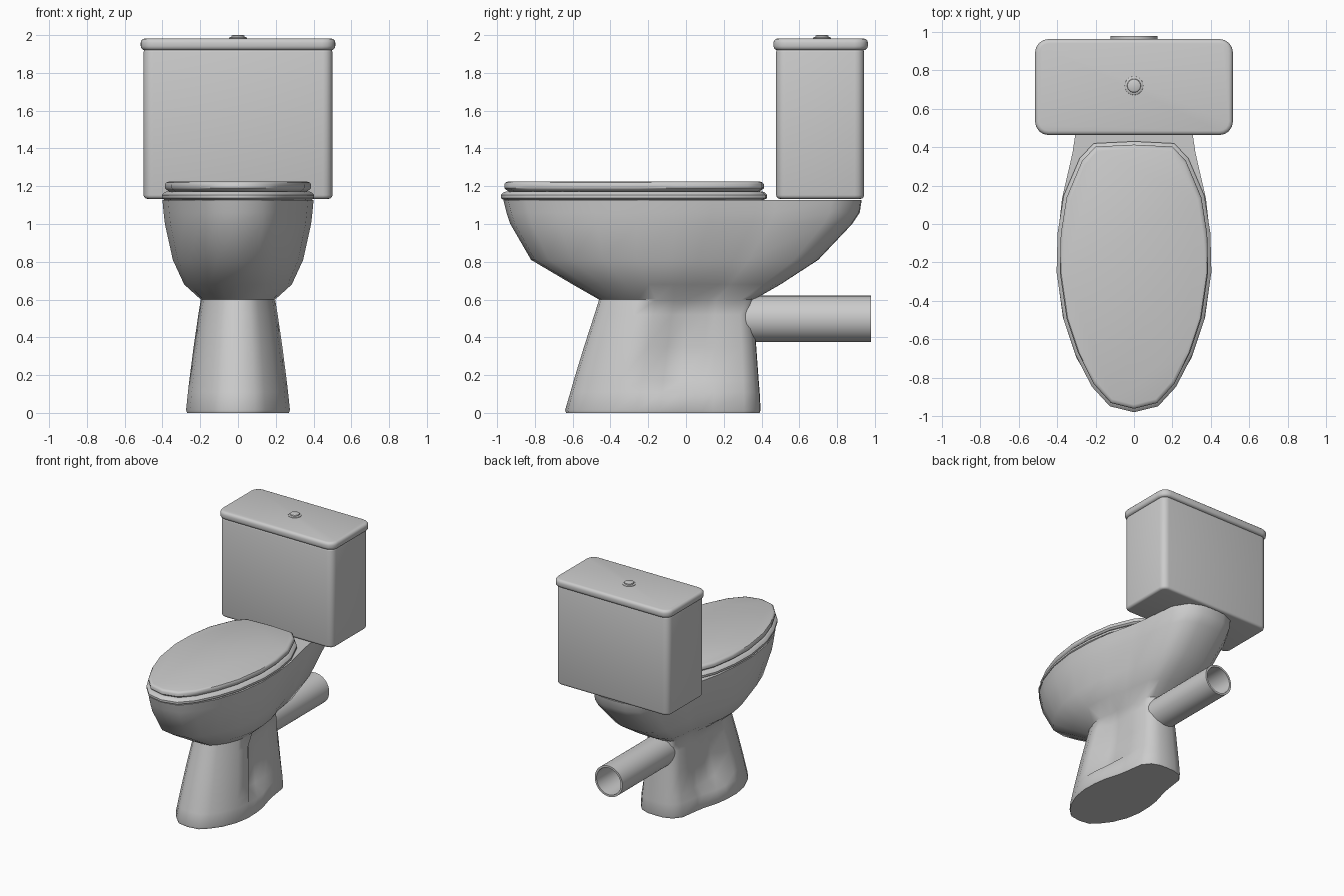
import bpy, bmesh, math

if "Cube" in bpy.data.objects:
    bpy.data.objects.remove(bpy.data.objects["Cube"])


def finish(bm, name, angle=40):
    bmesh.ops.recalc_face_normals(bm, faces=bm.faces)
    me = bpy.data.meshes.new(name)
    bm.to_mesh(me)
    bm.free()
    ob = bpy.data.objects.new(name, me)
    bpy.context.collection.objects.link(ob)
    bpy.ops.object.select_all(action='DESELECT')
    bpy.context.view_layer.objects.active = ob
    ob.select_set(True)
    bpy.ops.object.shade_smooth_by_angle(angle=math.radians(angle))
    return ob


def loft(name, half, levels, angle=40):
    """Mirror a half outline (x, y) and loft it through (z, front, back, half_width, recess)."""
    y0, y1 = half[0][1], half[-1][1]
    wide = max(x for x, y in half)
    bm = bmesh.new()
    rings = []
    for z, front, back, width, recess in levels:
        side = []
        for x, y in half:
            px = x / wide * width
            if y > -0.1:                       # rear part of the side is pulled in
                px = min(px, recess)
            side.append((px, front + (y - y0) / (y1 - y0) * (back - front)))
        loop = side + [(-x, y) for x, y in side[-2:0:-1]]
        rings.append([bm.verts.new((x, y, z)) for x, y in loop])
    n = len(rings[0])
    for a, b in zip(rings, rings[1:]):
        for i in range(n):
            j = (i + 1) % n
            bm.faces.new((a[i], a[j], b[j], b[i]))
    bm.faces.new(rings[0])
    bm.faces.new(rings[-1])
    return finish(bm, name, angle)


def lathe(name, profile, steps=24):
    """Revolve (radius, height) points around z."""
    bm = bmesh.new()
    vs = [bm.verts.new((r, 0, h)) for r, h in profile]
    es = [bm.edges.new(p) for p in zip(vs, vs[1:])]
    bmesh.ops.spin(bm, geom=vs + es, axis=(0, 0, 1), cent=(0, 0, 0),
                   angle=math.tau, steps=steps)
    bmesh.ops.remove_doubles(bm, verts=bm.verts, dist=1e-4)
    return finish(bm, name)


def rounded_box(name, lo, hi, corner, edge):
    bm = bmesh.new()
    bmesh.ops.create_cube(bm, size=1)
    for v in bm.verts:
        v.co = [lo[i] + (v.co[i] + 0.5) * (hi[i] - lo[i]) for i in range(3)]
    upright = [e for e in bm.edges if abs(e.verts[0].co.z - e.verts[1].co.z) > 1e-4]
    bmesh.ops.bevel(bm, geom=upright, offset=corner, segments=4, profile=0.5, affect='EDGES')
    rims = [e for e in bm.edges if abs(e.verts[0].co.z - e.verts[1].co.z) < 1e-4]
    bmesh.ops.bevel(bm, geom=rims, offset=edge, segments=3, profile=0.5, affect='EDGES')
    return finish(bm, name)


# bowl and pedestal in one lofted body
body = [(0, -.97), (.13, -.945), (.21, -.85), (.30, -.70), (.37, -.49), (.40, -.27),
        (.395, -.05), (.375, .13), (.32, .37), (.305, .47), (.27, .77), (.20, .88),
        (.10, .925), (0, .93)]
loft("bowl_and_pedestal", body, [
    (0.00, -.635, .39, .27, 1), (0.015, -.64, .395, .275, 1), (0.11, -.612, .39, .265, 1),
    (0.17, -.595, .385, .258, .17), (0.35, -.54, .372, .235, .15), (0.52, -.485, .358, .21, .15),
    (0.60, -.46, .36, .197, .175), (0.68, -.60, .50, .285, 1), (0.81, -.82, .70, .345, 1),
    (1.00, -.93, .88, .387, 1), (1.06, -.95, .92, .394, 1), (1.127, -.967, .93, .40, 1)], 48)

# seat ring and closed lid
oval = [(0, -.96), (.12, -.93), (.21, -.83), (.29, -.67), (.35, -.49), (.385, -.25),
        (.38, -.05), (.35, .14), (.27, .33), (.20, .405), (0, .415)]
loft("seat", oval, [
    (1.127, -.965, .41, .39, 1), (1.137, -.98, .43, .403, 1), (1.153, -.98, .43, .403, 1),
    (1.168, -.965, .415, .388, 1), (1.173, -.95, .40, .375, 1)])
loft("seat_lid", oval, [
    (1.173, -.94, .39, .365, 1), (1.183, -.955, .405, .38, 1), (1.19, -.962, .413, .386, 1),
    (1.21, -.962, .413, .386, 1), (1.22, -.955, .405, .38, 1), (1.225, -.94, .39, .365, 1)])

# water tank with lid
rounded_box("tank", (-.5, .477, 1.133), (.5, .943, 1.93), .05, .02)
rounded_box("tank_lid", (-.515, .463, 1.92), (.515, .963, 1.982), .07, .022)

# flush button
button = lathe("flush_button", [(.049, 1.975), (.048, 1.985), (.043, 1.989), (.036, 1.989),
                                (.034, 1.997), (.029, 2.0), (0, 2.0)])
button.location = (0, .72, 0)

# hollow drain pipe running backwards
pipe = lathe("drain_pipe", [(.107, .22), (.123, .22), (.123, .98), (.107, .98), (.107, .22)], 32)
pipe.rotation_euler = (-math.pi / 2, 0, 0)
pipe.location = (0, 0, .498)
